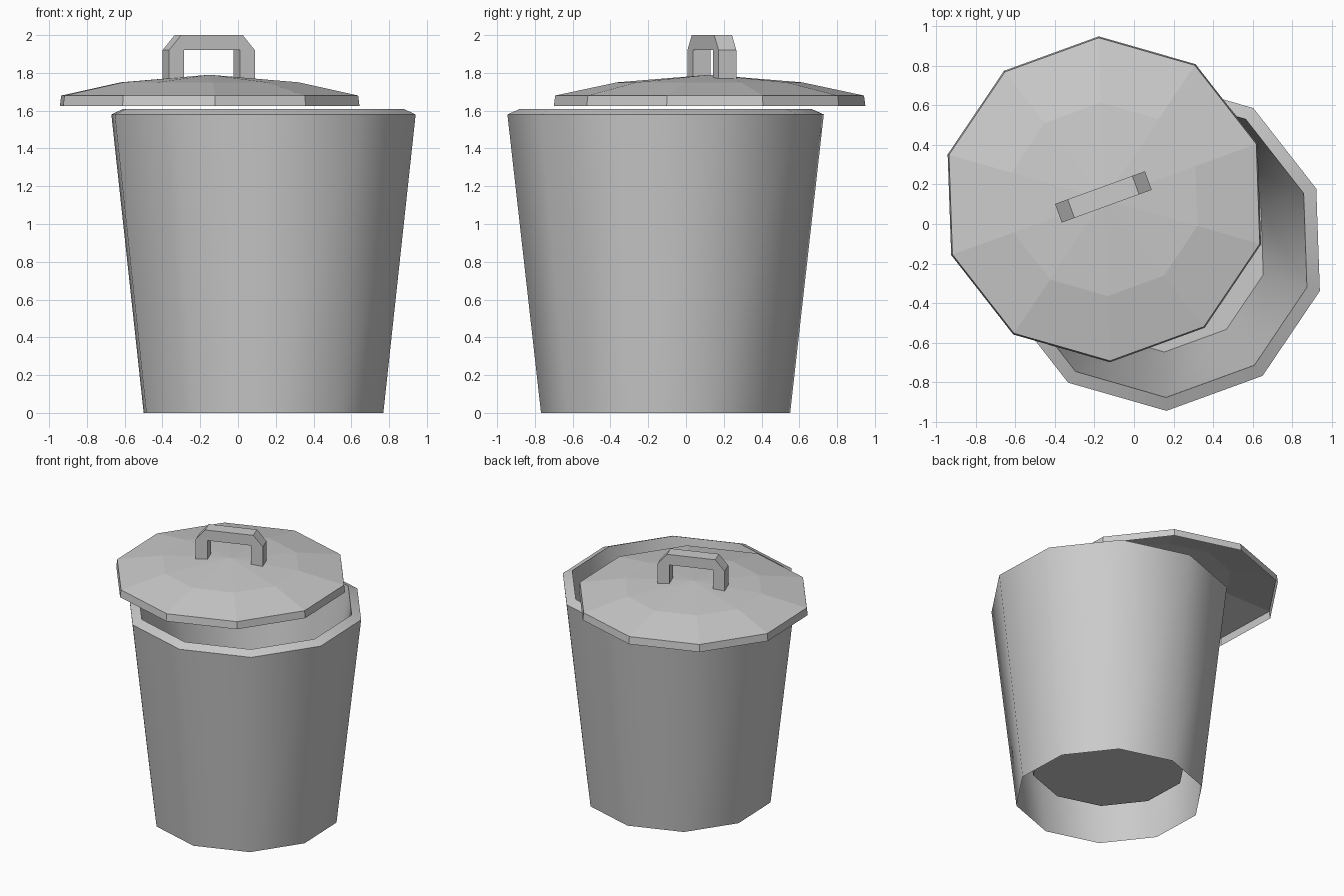
import bpy, bmesh, math
from mathutils import Matrix, Vector

cube = bpy.data.objects.get("Cube")
if cube:
    bpy.data.objects.remove(cube, do_unlink=True)

SIDES = 10
TURN = math.radians(-16)          # direction of the first corner

# Single grey metal
metal = bpy.data.materials.new("grey metal")
metal.use_nodes = True
GREY = (0.6, 0.6, 0.6, 1)
metal.diffuse_color = GREY
bsdf = metal.node_tree.nodes["Principled BSDF"]
bsdf.inputs["Base Color"].default_value = GREY
bsdf.inputs["Roughness"].default_value = 0.6


def finish(name, bm, location):
    mesh = bpy.data.meshes.new(name)
    bm.to_mesh(mesh)
    bm.free()
    mesh.materials.append(metal)
    obj = bpy.data.objects.new(name, mesh)
    obj.location = location
    bpy.context.collection.objects.link(obj)
    return obj


def lathe(name, profile, location):
    """Turn a (radius, height) profile into a ten-sided shell; radius 0 closes to a point."""
    bm = bmesh.new()
    rings = []
    for r, z in profile:
        if r == 0:
            rings.append([bm.verts.new((0, 0, z))] * SIDES)
            continue
        angles = [TURN + math.tau * i / SIDES for i in range(SIDES)]
        rings.append([bm.verts.new((r * math.cos(a), r * math.sin(a), z)) for a in angles])
    for low, high in zip(rings, rings[1:]):
        for i in range(SIDES):
            j = (i + 1) % SIDES
            corners = dict.fromkeys((low[i], low[j], high[j], high[i]))
            bm.faces.new(list(corners))
    return finish(name, bm, location)


# Bin: open foot, tapered wall, sloped rim, inner wall and raised floor
bin_body = lathe("bin_body", [(0.66, 0), (0.838, 1.58), (0.77, 1.61), (0.54, 0.23), (0, 0.23)],
                 (0.135, -0.108, 0))
bpy.ops.object.select_all(action='DESELECT')
bin_body.select_set(True)
bpy.context.view_layer.objects.active = bin_body
bpy.ops.object.shade_smooth_by_angle(angle=math.radians(40))

# Lid: shallow faceted shell with a short skirt, set off to one side
lid = lathe("lid", [(0.825, 1.625), (0.818, 1.68), (0.49, 1.75), (0, 1.79)],
            (-0.15, 0.125, 0))

# Handle: chamfered arch extruded across its width
half, leg, chamfer, depth = 0.242, 0.085, 0.068, 0.10
right = [(half - leg, 1.92), (half - leg, 1.765), (half, 1.765), (half, 1.92), (half - chamfer, 2.0)]
left = [(-x, z) for x, z in reversed(right)]
bm = bmesh.new()
arch = bm.faces.new([bm.verts.new((x, -depth / 2, z)) for x, z in right + left])
grown = bmesh.ops.extrude_face_region(bm, geom=[arch], use_keep_orig=True)
bmesh.ops.translate(bm, vec=Vector((0, depth, 0)),
                    verts=[v for v in grown["geom"] if isinstance(v, bmesh.types.BMVert)])
bmesh.ops.recalc_face_normals(bm, faces=bm.faces)
bmesh.ops.rotate(bm, verts=bm.verts, cent=(0, 0, 0), matrix=Matrix.Rotation(math.radians(20), 3, 'Z'))
finish("lid_handle", bm, (-0.155, 0.137, 0))
